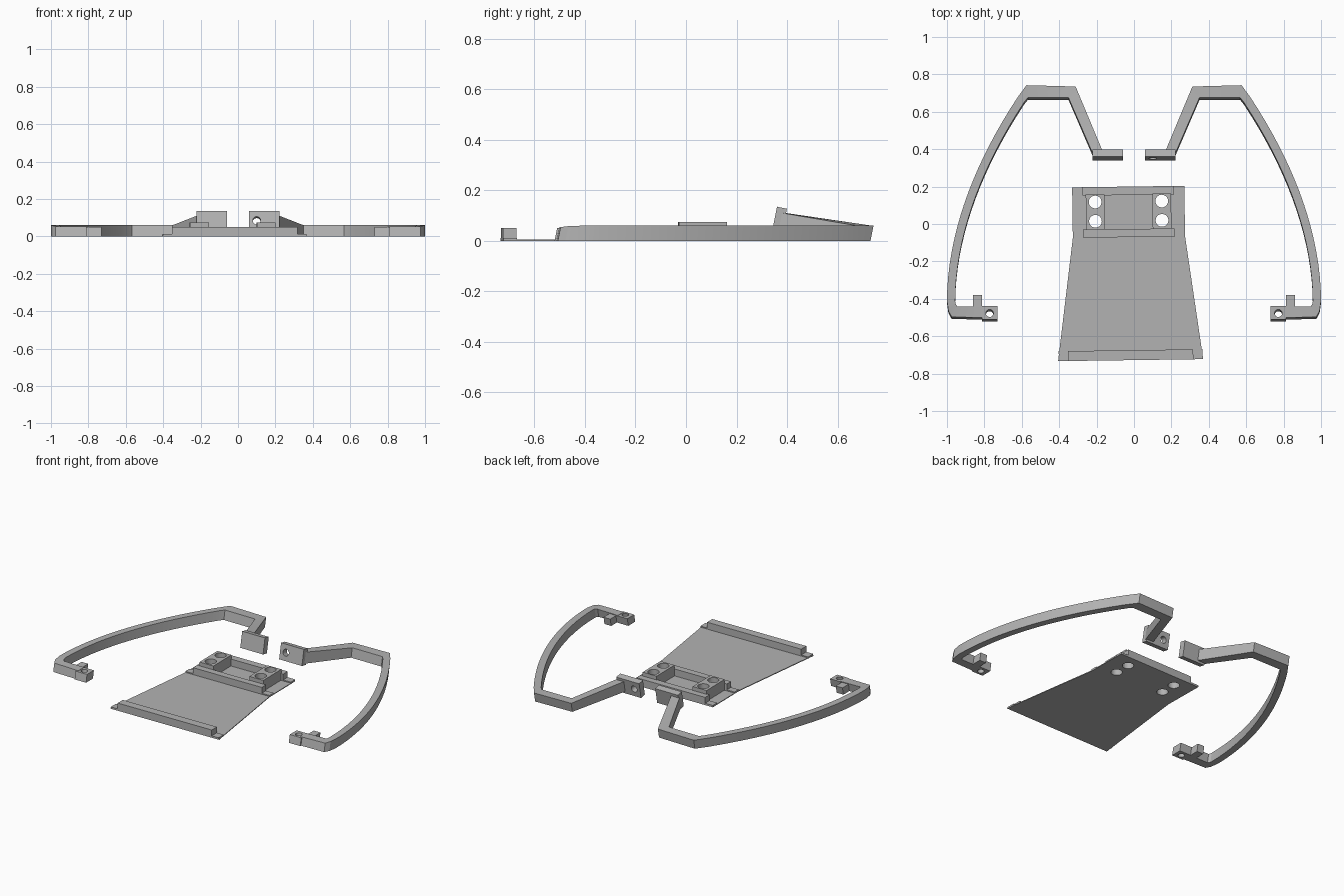
import bpy, bmesh, math
from mathutils import Matrix, Vector

cube = bpy.data.objects.get("Cube")
if cube:
    bpy.data.objects.remove(cube, do_unlink=True)

grey = bpy.data.materials.new("plain grey")
grey.use_nodes = True
colour = (0.45, 0.45, 0.45, 1)
grey.diffuse_color = colour
grey.node_tree.nodes["Principled BSDF"].inputs["Base Color"].default_value = colour


def finish(name, bm, matrix=Matrix()):
    bm.transform(matrix)
    bmesh.ops.recalc_face_normals(bm, faces=bm.faces)
    mesh = bpy.data.meshes.new(name)
    bm.to_mesh(mesh)
    bm.free()
    mesh.materials.append(grey)
    obj = bpy.data.objects.new(name, mesh)
    bpy.context.collection.objects.link(obj)
    return obj


def prism(name, outline, z0, z1, matrix=Matrix()):
    bm = bmesh.new()
    face = bm.faces.new([bm.verts.new((x, y, z0)) for x, y in outline])
    top = bmesh.ops.extrude_face_region(bm, geom=[face])["geom"]
    bmesh.ops.translate(bm, vec=(0, 0, z1 - z0),
                        verts=[v for v in top if isinstance(v, bmesh.types.BMVert)])
    return finish(name, bm, matrix)


def box(name, x0, x1, y0, y1, z0, z1, matrix=Matrix()):
    return prism(name, [(x0, y0), (x1, y0), (x1, y1), (x0, y1)], z0, z1, matrix)


def drill(obj, centre, radius, matrix, axis="Z"):
    bm = bmesh.new()
    bmesh.ops.create_cone(bm, cap_ends=True, segments=32, radius1=radius,
                          radius2=radius, depth=0.3)
    if axis == "Y":
        bm.transform(Matrix.Rotation(math.pi / 2, 4, "X"))
    bm.transform(Matrix.Translation(centre))
    cutter = finish("hole_cutter", bm, matrix)
    cutter.hide_render = True
    mod = obj.modifiers.new("hole", "BOOLEAN")
    mod.operation, mod.solver, mod.object = "DIFFERENCE", "EXACT", cutter
    bpy.context.view_layer.objects.active = obj
    bpy.ops.object.modifier_apply(modifier=mod.name)
    bpy.data.objects.remove(cutter, do_unlink=True)


# Flared base sheet, turned very slightly
turn = Matrix.Translation((-0.028, 0, 0)) @ Matrix.Rotation(math.radians(0.8), 4, "Z")
half = [(0.3, 0.2), (0.3, -0.07), (0.388, -0.728)]
sheet = prism("base_sheet", half + [(-x, y) for x, y in reversed(half)], 0, 0.005, turn)

# Cross ribs with low end tabs
for name, y0, y1, inner, outer in (("front_rib", -0.728, -0.675, 0.335, 0.384),
                                   ("middle_rib", -0.07, -0.027, 0.245, 0.3),
                                   ("back_rib", 0.155, 0.2, 0.245, 0.3)):
    box(name, -inner, inner, y0, y1, 0.001, 0.05, turn)
    box(name + "_tabs", -outer, outer, y0, y1, 0.001, 0.012, turn)

# Drilled mounting pads between the ribs
for side, s in (("left", 1), ("right", -1)):
    x = 0.178 * s
    pad = box(side + "_mounting_pad", x - 0.05, x + 0.05, -0.028, 0.16, 0.001, 0.075, turn)
    for part in (pad, sheet, *[bpy.data.objects[n] for n in ("back_rib", "middle_rib")]):
        for y in (0.017, 0.12):
            drill(part, (x, y, 0.05), 0.034, turn)


def arm_sections():
    # Pairs of outer and inner points, with bottom and top heights
    secs = [((0.8, -0.5), (0.8, -0.44), 0, 0.052),
            ((0.975, -0.495), (0.945, -0.44), 0, 0.054),
            ((0.992, -0.465), (0.955, -0.425), 0, 0.058)]
    steps = 18
    for i in range(steps):
        t = i / steps
        p = Vector((1 - 0.42 * t ** 1.9, -0.41 + 1.15 * t))
        tangent = Vector((-0.42 * 1.9 * t ** 0.9, 1.15)).normalized()
        q = p + Vector((-tangent.y, tangent.x)) * 0.044
        secs.append((p, q, 0, 0.06))
    secs += [((0.575, 0.742), (0.567, 0.676), 0, 0.06),
             ((0.312, 0.735), (0.35, 0.675), 0, 0.06),
             ((0.17, 0.385), (0.222, 0.37), 0.04, 0.11)]
    return secs


def arm_frame(name, matrix):
    bm = bmesh.new()
    rings = [[bm.verts.new((*p, z)) for p, z in ((o, b), (o, t), (i, t), (i, b))]
             for o, i, b, t in arm_sections()]
    for a, b in zip(rings, rings[1:]):
        for k in range(4):
            n = (k + 1) % 4
            bm.faces.new((a[k], a[n], b[n], b[k]))
    bm.faces.new(rings[0])
    bm.faces.new(rings[-1])
    obj = finish(name, bm, matrix)
    bpy.context.view_layer.objects.active = obj
    obj.select_set(True)
    bpy.ops.object.shade_smooth_by_angle(angle=math.radians(12))
    obj.select_set(False)


# Mirrored side arms, leaning slightly backward
lean = Matrix.Identity(4)
lean[1][2] = 0.2
lean[1][3] = -0.012
for side, s in (("left", 1), ("right", -1)):
    place = Matrix.Diagonal((s, 1, 1, 1)) @ lean
    arm_frame(side + "_arm", place)
    boss = box(side + "_front_boss", 0.73, 0.812, -0.508, -0.437, 0, 0.05, place)
    drill(boss, (0.772, -0.475, 0.05), 0.02, place)
    box(side + "_front_peg", 0.812, 0.86, -0.45, -0.378, 0, 0.048, place)
    # Upright back plate, its top sloping down to the rear
    slope = Matrix.Identity(4)
    slope[2][1] = -0.2
    slope[2][3] = 0.2 * 0.345
    plate = box(side + "_back_plate", 0.058, 0.222, 0.345, 0.386, 0.035, 0.135, place @ slope)
    drill(plate, (0.1, 0.36, 0.085), 0.021, place @ slope, "Y")
